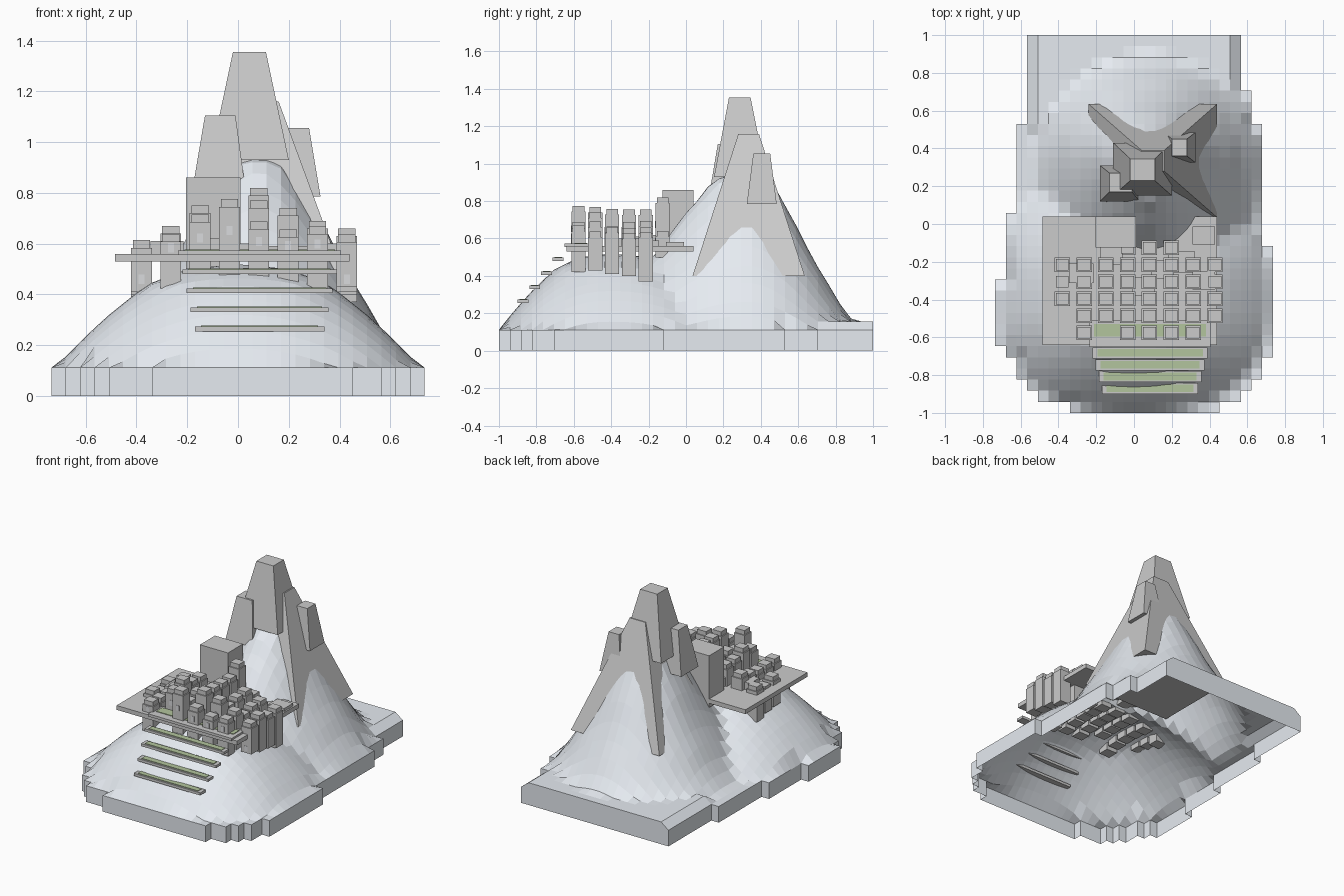
import bpy, bmesh, math, random

if "Cube" in bpy.data.objects:
    bpy.data.objects.remove(bpy.data.objects["Cube"])
random.seed(4)


def mat(name, col):
    m = bpy.data.materials.new(name)
    m.diffuse_color = (*col, 1)
    m.use_nodes = True
    m.node_tree.nodes["Principled BSDF"].inputs["Base Color"].default_value = m.diffuse_color
    return m


green = mat("grass", (0.45, 0.56, 0.34))
stone = mat("pale_stone", (0.84, 0.85, 0.85))
rock = mat("blue_grey_rock", (0.79, 0.83, 0.88))
dark = mat("window_grey", (0.70, 0.71, 0.73))


def finish(name, bm, material=stone):
    bmesh.ops.recalc_face_normals(bm, faces=bm.faces)
    me = bpy.data.meshes.new(name)
    bm.to_mesh(me)
    bm.free()
    ob = bpy.data.objects.new(name, me)
    bpy.context.collection.objects.link(ob)
    me.materials.append(material)
    return ob


def add_box(bm, x0, x1, y0, y1, z0, z1):
    vs = bmesh.ops.create_cube(bm, size=1)["verts"]
    for v in vs:
        v.co = (x1 if v.co.x > 0 else x0, y1 if v.co.y > 0 else y0, z1 if v.co.z > 0 else z0)
    return vs


def box(name, *dims, material=stone):
    bm = bmesh.new()
    add_box(bm, *dims)
    return finish(name, bm, material)


def frustum(name, low, high, z0, z1):
    """Tapered block; low and high are (x0, x1, y0, y1)."""
    bm = bmesh.new()
    for v in add_box(bm, 0, 1, 0, 1, z0, z1):
        r = high if v.co.z > (z0 + z1) / 2 else low
        v.co.x = r[1] if v.co.x > .5 else r[0]
        v.co.y = r[3] if v.co.y > .5 else r[2]
    return finish(name, bm)


def interp(pts, t):
    for (a, fa), (b, fb) in zip(pts, pts[1:]):
        if t <= b:
            return fa + (fb - fa) * max(0, t - a) / (b - a)
    return pts[-1][1]


# terrain: hill in front, cone mountain behind, stepped outline
HILL = [(0, 1), (.28, .95), (.5, .8), (.6, .66), (.7, .52), (.8, .36), (.9, .19), (1, 0)]
PEAK = [(0, .97), (.13, .91), (.18, .81), (.23, .73), (.28, .63), (.33, .53), (.38, .44),
        (.43, .36), (.48, .27), (.53, .2), (.58, .14), (.64, .1)]
NX, NY = 26, 34
DX, DY = 1.47 / NX, 2 / NY


def height(x, y):
    base = .155 if y > .69 or (y > .5 and x < -.3) else .112
    hx, hy = abs(x) / .72, abs(y + .4) / (.6 if y < -.4 else .75)
    d = (hx ** 2.4 + hy ** 2.4) ** (1 / 2.4)
    hill = .11 + .41 * interp(HILL, d)
    dy = (y - .33) * (.68 if y < .33 else 1)
    return max(base, hill, interp(PEAK, math.hypot(x - .08, dy)))


bm = bmesh.new()
grid = {}


def vert(i, j):
    if (i, j) not in grid:
        x, y = -.735 + i * DX, -1 + j * DY
        grid[i, j] = bm.verts.new((x, y, height(x, y)))
    return grid[i, j]


rows = [(1, 7, 21), (1, 4, 23), (1, 3, 24), (2, 2, 25), (1, 1, 26), (6, 0, 26), (3, 1, 26),
        (3, 1, 25), (8, 2, 25), (3, 3, 24), (5, 3, 23)]
start = 0
for count, left, right in rows:
    for j in range(start, start + count):
        for i in range(left, right):
            bm.faces.new((vert(i, j), vert(i + 1, j), vert(i + 1, j + 1), vert(i, j + 1)))
    start += count
# skirt down to the ground, open underneath
rim = [e for e in bm.edges if e.is_boundary]
for v in {v for e in rim for v in e.verts}:
    v.co.z = .155 if v.co.y > .99 and -.55 < v.co.x < .54 else .112
for v in bmesh.ops.extrude_edge_only(bm, edges=rim)["geom"]:
    if isinstance(v, bmesh.types.BMVert):
        v.co.z = 0
finish("terrain", bm, rock)

# mountain crags
frustum("crag_shoulders", (-.24, .44, .035, .635), (.04, .16, .28, .39), .4, 1.16)
frustum("main_peak", (-.11, .2, .15, .43), (-.02, .11, .23, .345), .93, 1.355)
frustum("left_peak", (-.18, .03, .12, .31), (-.13, -.01, .17, .27), .81, 1.105)
frustum("right_peak", (.16, .325, .325, .485), (.2, .28, .36, .45), .785, 1.055)

# city platform and grassed terraces
box("platform", -.485, .44, -.64, .04, .53, .56)
for k in range(5):
    y, z, x0, x1 = -.87 + .0625 * k, .255 + .075 * k, -.17 - .0165 * k, .34 + .0165 * k
    back = y + .028 if k < 4 else -.51
    box(f"terrace_{k}", x0, x1, y - .03, back, z, z + .018)
    gy = (y - .02, y + .02) if k < 4 else (-.595, -.53)
    box(f"terrace_grass_{k}", x0 + .025, x1 - .025, *gy, z + .01, z + .022, material=green)

# towers with caps and window panels, piercing the platform
tops = [.55, .64, .72, .745, .79, .71, .66, .63]
tallest = [3, 4, 2, 0, 5, 1, 1, 2]
bm, wm = bmesh.new(), bmesh.new()
for c in range(8):
    x = -.38 + .1155 * c
    for r in range(6):
        y = -.575 + .09 * r
        if (c == 0 and r not in (2, 3, 4)) or (r == 0 and c in (2, 7)) or (c == 1 and r > 4):
            continue
        if r == 5 and c in (2, 6, 7):
            continue
        peak = max(tops[c], .59)
        top = tops[c] if r == tallest[c] else .58 + (peak - .58) * random.uniform(.25, .8)
        if r == 5 and c != 4:
            top = min(top, .61)
        bottom = max((.42, .43, .41, .40, .37, .45)[r], min(.52, height(x, y) - .03))
        add_box(bm, x - .041, x + .041, y - .038, y + .038, bottom, top)
        add_box(bm, x - .034, x + .034, y - .031, y + .031, top, top + .03)
        z = .46 if c in (0, 7) else (.56 + top) / 2
        add_box(wm, x - .012, x + .012, y - .04, y - .036, z - .018, z + .018)
finish("towers", bm)
finish("windows", wm, dark)

# keep and low halls
box("keep", -.205, .01, -.125, .04, .5, .86)
bm = bmesh.new()
for x, y, s, z in [(-.28, -.26, .065, .61), (.05, -.33, .06, .60), (-.12, -.17, .06, .62),
                   (.25, -.2, .07, .59), (.37, -.06, .06, .58), (.15, -.24, .06, .59),
                   (.37, -.3, .06, .6)]:
    add_box(bm, x - s, x + s, y - s * .8, y + s * .8, .54, z)
finish("low_halls", bm)
